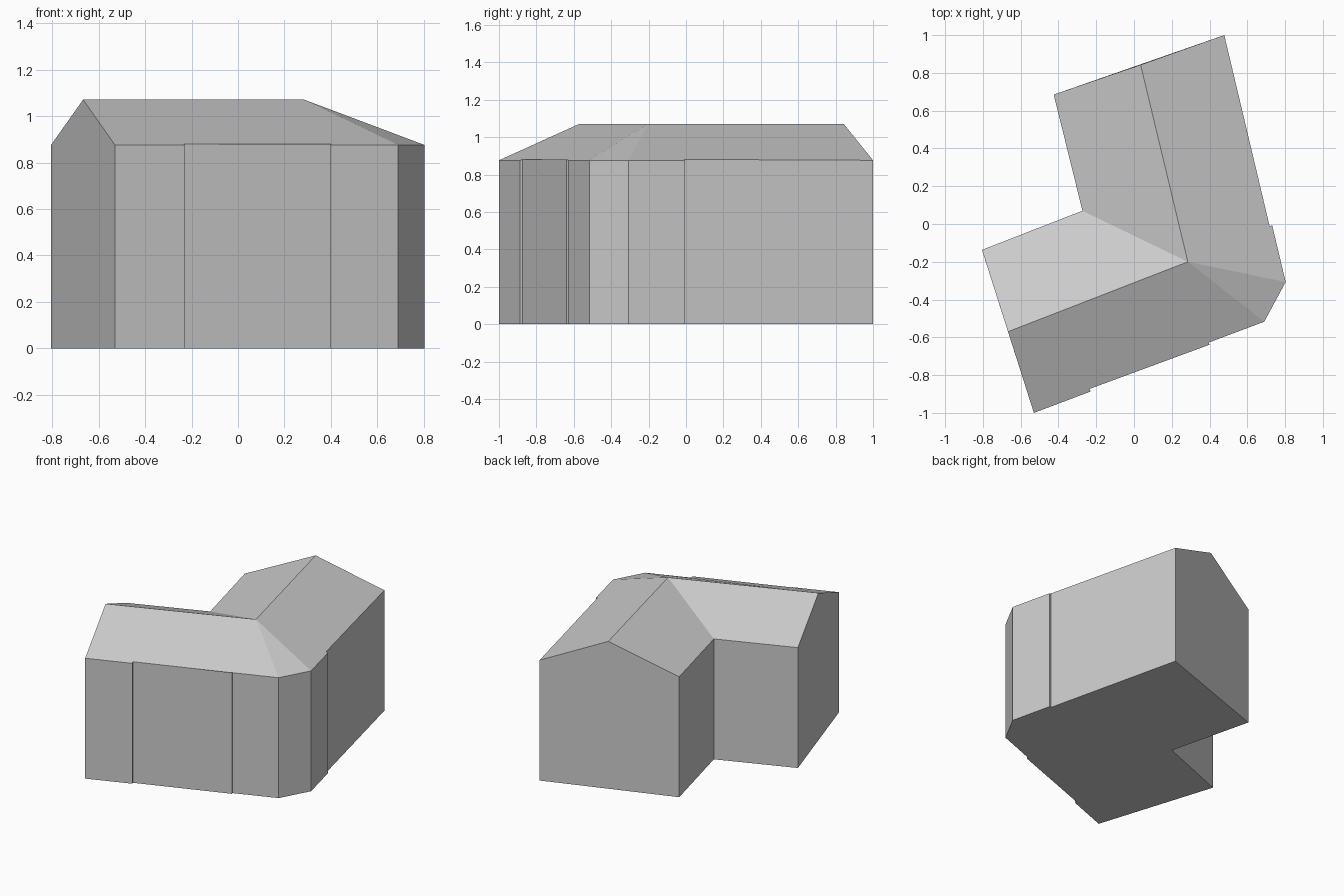
import bpy
import bmesh

cube = bpy.data.objects.get("Cube")
if cube:
    bpy.data.objects.remove(cube, do_unlink=True)

EAVE, INSET_EAVE, RIDGE = 0.876, 0.881, 1.071

# One plain grey for the whole building
grey = bpy.data.materials.new("plain grey")
grey.use_nodes = True
grey.diffuse_color = (0.6, 0.6, 0.6, 1)
grey.node_tree.nodes["Principled BSDF"].inputs["Base Color"].default_value = (0.6, 0.6, 0.6, 1)

# Footprint, counter-clockwise, with eave height at each corner
plan = {
    "west_front": (-0.53, -1.0, EAVE),
    "step_a_out": (-0.23, -0.887, EAVE),
    "step_a_in": (-0.235, -0.873, INSET_EAVE),
    "step_b_out": (0.40, -0.639, INSET_EAVE),
    "step_b_in": (0.395, -0.628, EAVE),
    "corner_front": (0.69, -0.517, EAVE),
    "corner_east": (0.803, -0.307, EAVE),
    "step_c_out": (0.732, -0.008, EAVE),
    "step_c_in": (0.718, -0.011, INSET_EAVE),
    "north_east": (0.478, 1.0, EAVE),
    "north_west": (-0.425, 0.685, EAVE),
    "inner_corner": (-0.273, 0.07, EAVE),
    "west_back": (-0.805, -0.137, EAVE),
}
ridge = {
    "ridge_west": (-0.667, -0.57, RIDGE),
    "ridge_mid": (0.285, -0.2, RIDGE),
    "ridge_north": (0.035, 0.843, RIDGE),
}
# Gable walls rise to the ridge end between these corners
gables = {"north_east": "ridge_north", "west_back": "ridge_west"}

roof_slopes = [
    ["west_front", "step_a_out", "step_a_in", "step_b_out", "step_b_in",
     "corner_front", "ridge_mid", "ridge_west"],
    ["corner_front", "corner_east", "ridge_mid"],
    ["corner_east", "step_c_out", "step_c_in", "north_east", "ridge_north", "ridge_mid"],
    ["north_west", "inner_corner", "ridge_mid", "ridge_north"],
    ["inner_corner", "west_back", "ridge_west", "ridge_mid"],
]

bm = bmesh.new()
top = {n: bm.verts.new(p) for n, p in {**plan, **ridge}.items()}
base = {n: bm.verts.new((x, y, 0)) for n, (x, y, z) in plan.items()}
names = list(plan)

# Walls and gables
for a, b in zip(names, names[1:] + names[:1]):
    peak = [top[gables[a]]] if a in gables else []
    bm.faces.new([base[a], base[b], top[b]] + peak + [top[a]])

# Roof and underside
for slope in roof_slopes:
    bm.faces.new([top[n] for n in slope])
bm.faces.new([base[n] for n in reversed(names)])
bmesh.ops.recalc_face_normals(bm, faces=bm.faces[:])

mesh = bpy.data.meshes.new("building")
bm.to_mesh(mesh)
bm.free()
mesh.materials.append(grey)
building = bpy.data.objects.new("building", mesh)
bpy.context.collection.objects.link(building)
